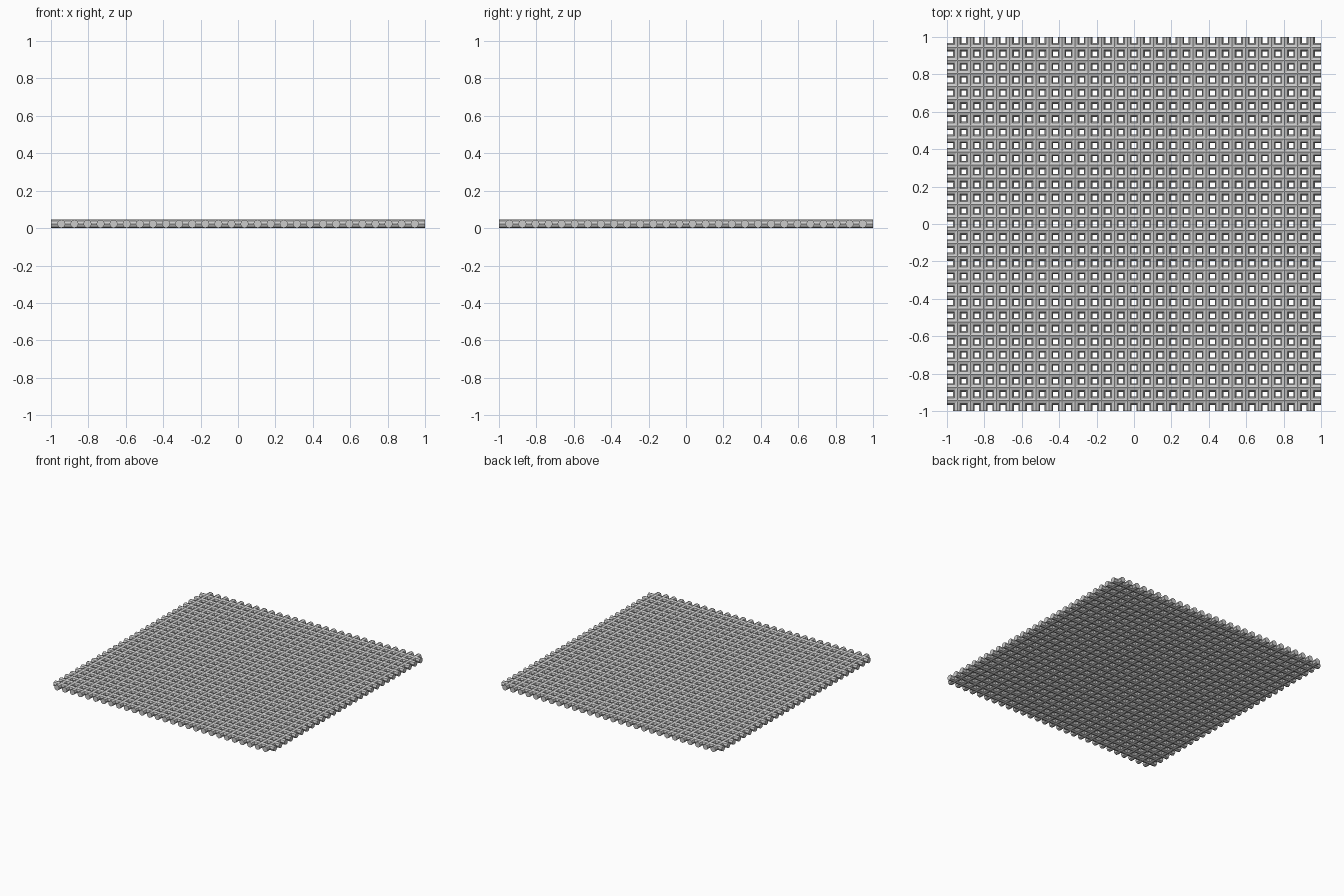
import bpy, math

if "Cube" in bpy.data.objects:
    bpy.data.objects.remove(bpy.data.objects["Cube"])

COUNT, PITCH, RADIUS, SIDES = 28, 0.07, 0.0225, 8


def rod(name, along_x, offset):
    # straight bar running the full width of the panel
    rot = (0, math.pi / 2, 0) if along_x else (math.pi / 2, 0, 0)
    loc = (0, offset, RADIUS) if along_x else (offset, 0, RADIUS)
    bpy.ops.mesh.primitive_cylinder_add(vertices=SIDES, radius=RADIUS, depth=2,
                                        location=loc, rotation=rot)
    bpy.context.object.name = name


# two crossing sets of bars at the same height
for i in range(COUNT):
    p = (i - (COUNT - 1) / 2) * PITCH
    rod(f"lengthwise_bar_{i + 1}", False, p)
    rod(f"crosswise_bar_{i + 1}", True, p)
